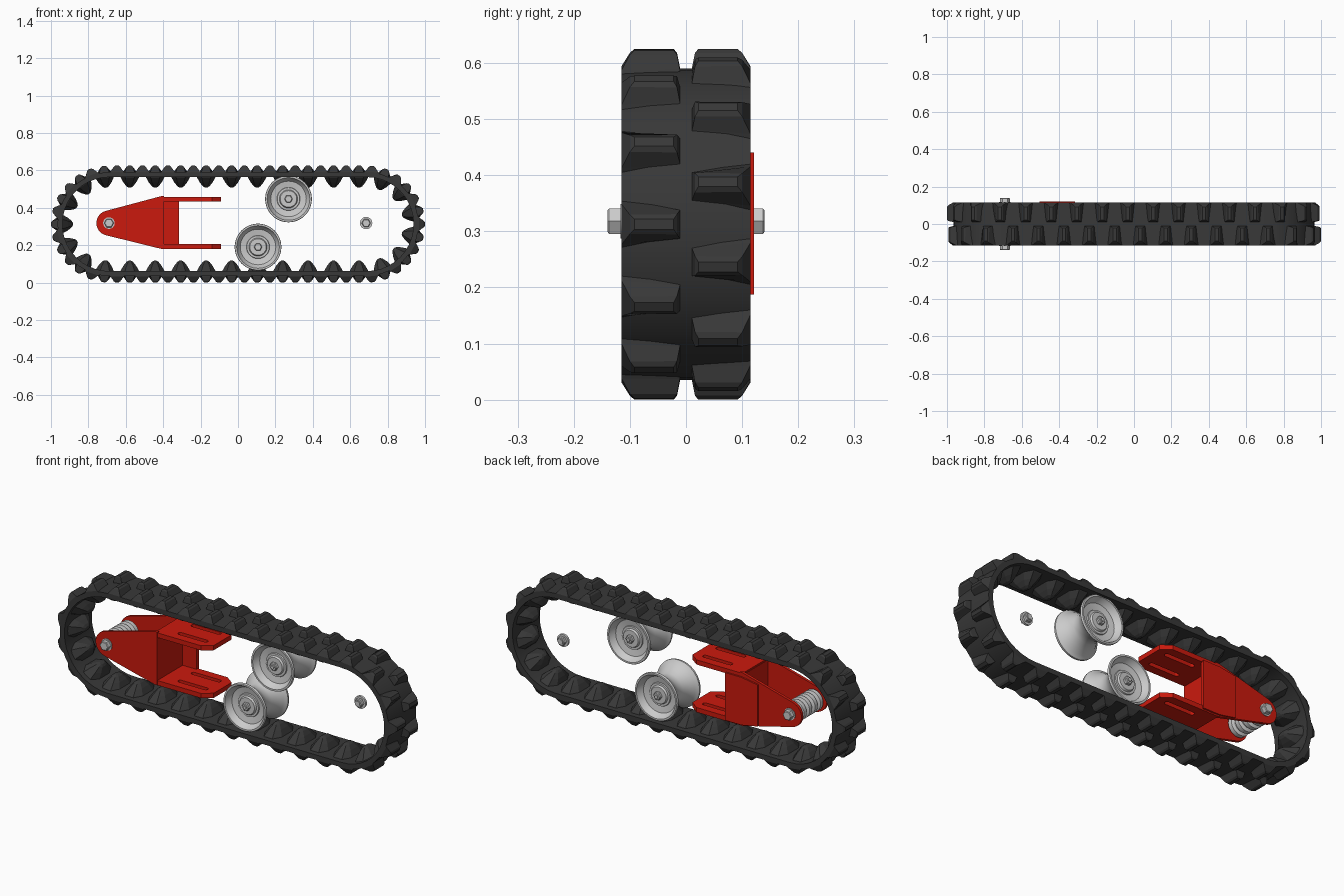
import bpy, bmesh
from math import pi, sin, cos
from mathutils import Vector

if "Cube" in bpy.data.objects:
    bpy.data.objects.remove(bpy.data.objects["Cube"])

HX, R, CZ = 0.6875, 0.2775, 0.3125      # belt: half straight, outer radius, centre height
PERIM = 4 * HX + 2 * pi * R
N = 33                                  # lugs per row


def material(name, rgb):
    m = bpy.data.materials.new(name)
    m.diffuse_color = (*rgb, 1)
    m.use_nodes = True
    m.node_tree.nodes["Principled BSDF"].inputs["Base Color"].default_value = m.diffuse_color
    return m


RED = material("red_paint", (0.6, 0.01, 0.004))
RUBBER = material("black_rubber", (0.04, 0.04, 0.04))


def finish(name, bm, mat=None, smooth=None):
    bmesh.ops.remove_doubles(bm, verts=bm.verts, dist=1e-5)
    bmesh.ops.recalc_face_normals(bm, faces=bm.faces)
    me = bpy.data.meshes.new(name)
    bm.to_mesh(me)
    bm.free()
    ob = bpy.data.objects.new(name, me)
    bpy.context.collection.objects.link(ob)
    if mat:
        me.materials.append(mat)
    if smooth:
        bpy.ops.object.select_all(action='DESELECT')
        ob.select_set(True)
        bpy.context.view_layer.objects.active = ob
        bpy.ops.object.shade_smooth_by_angle(angle=smooth)
    return ob


def skin(bm, rings, closed=False):
    """Bridge equal-length rings of points; cap the ends or close the loop."""
    vs = [[bm.verts.new(p) for p in ring] for ring in rings]
    n, m = len(vs[0]), len(vs)
    for i in range(m if closed else m - 1):
        a, b = vs[i], vs[(i + 1) % m]
        for j in range(n):
            bm.faces.new((a[j], a[(j + 1) % n], b[(j + 1) % n], b[j]))
    if not closed:
        bm.faces.new(vs[0])
        bm.faces.new(vs[-1])


def prism(name, pts, y0, y1, mat=None):
    """Extrude an (x, z) outline along y."""
    bm = bmesh.new()
    skin(bm, [[(x, y, z) for x, z in pts] for y in (y0, y1)])
    return finish(name, bm, mat)


def slab(name, pts, z0, z1, mat=None):
    """Extrude an (x, y) outline along z."""
    bm = bmesh.new()
    skin(bm, [[(x, y, z) for x, y in pts] for z in (z0, z1)])
    return finish(name, bm, mat)


def lathe(name, profile, x, z, seg=40, smooth=0.6):
    """Turn a (radius, y) profile about the y axis."""
    bm = bmesh.new()
    rings = [[(x + r * cos(2 * pi * i / seg), y, z + r * sin(2 * pi * i / seg))
              for i in range(seg)] for r, y in profile]
    skin(bm, rings)
    return finish(name, bm, None, smooth)


def belt(s):
    """Point on the belt's outer line and its outward normal, from the leftmost point."""
    q = R * pi / 2
    s = (s + q) % PERIM - q
    if s < q:
        a = pi + s / R
        c = -HX
    elif s < q + 2 * HX:
        return Vector((-HX + s - q, 0, CZ - R)), Vector((0, 0, -1))
    elif s < 3 * q + 2 * HX:
        a = -pi / 2 + (s - q - 2 * HX) / R
        c = HX
    else:
        return Vector((HX - (s - 3 * q - 2 * HX), 0, CZ + R)), Vector((0, 0, 1))
    n = Vector((cos(a), 0, sin(a)))
    return Vector((c, 0, CZ)) + n * R, n


def lug(bm, s, layers):
    """Loft layers of (height, [(along, y), ...]) standing on the belt."""
    p, n = belt(s)
    t = Vector((-n.z, 0, n.x))
    skin(bm, [[p + n * h + t * u + Vector((0, y, 0)) for u, y in quad] for h, quad in layers])


# track band
bm = bmesh.new()
arc = [pi / 2 + pi * i / 20 for i in range(21)]
path = [(-HX, a) for a in arc] + [(HX, a + pi) for a in arc]
skin(bm, [[(c + r * cos(a), y, CZ + r * sin(a))
           for r, y in ((R, -.115), (R, .115), (R - .026, .115), (R - .026, -.115))]
          for c, a in path], closed=True)
finish("track_band", bm, RUBBER, 0.5)

# staggered outer tread lugs, one row on each side
for side, name in ((-1, "front_tread_lugs"), (1, "back_tread_lugs")):
    bm = bmesh.new()
    for k in range(N):
        def quad(yi, yo, wi, wo):
            return [(-wi, side * yi), (-wo, side * yo), (wo, side * yo), (wi, side * yi)]
        s = PERIM * (k + (0.5 if side < 0 else 0)) / N
        lug(bm, s, [(-.008, quad(.011, .115, .026, .046)),
                    (.002, quad(.011, .115, .025, .036)),
                    (.028, quad(.016, .100, .018, .017)),
                    (.035, quad(.022, .092, .009, .009))])
    finish(name, bm, RUBBER)

# inner drive lugs
bm = bmesh.new()
for k in range(N):
    def octo(w, d):
        return [(-w, -d * .5), (-w * .5, -d), (w * .5, -d), (w, -d * .5),
                (w, d * .5), (w * .5, d), (-w * .5, d), (-w, d * .5)]
    lug(bm, PERIM * k / N, [(-.018, octo(.054, .092)), (-.030, octo(.048, .085)),
                            (-.055, octo(.034, .058)), (-.075, octo(.018, .032)),
                            (-.082, octo(.007, .016))])
finish("drive_lugs", bm, RUBBER)

# fork side plates with rounded nose
NX, NZ = -0.69, 0.318
nose = [(NX + .067 * cos(a), NZ + .067 * sin(a))
        for a in (pi * (0.58 + 0.84 * i / 14) for i in range(15))]
outline = nose + [(-.41, .18), (-.395, .18), (-.395, .462), (-.41, .462)]
prism("front_fork_plate", outline, -.113, -.098, RED)
prism("back_fork_plate", outline, .098, .113, RED)
prism("back_cover_plate", [(-.505, .205), (-.41, .187), (-.315, .187), (-.315, .44),
                           (-.41, .44), (-.505, .425)], .1, .121, RED)

# fork cross web
prism("fork_web", [(-.412, .19), (-.395, .19), (-.395, .45), (-.412, .45)], -.1, .1, RED)

# slotted fork arms
for name, z0, z1 in (("lower_fork_arm", .18, .205), ("upper_fork_arm", .433, .458)):
    arm = slab(name, [(-.41, -.112), (-.14, -.112), (-.09, -.075), (-.09, .075),
                      (-.14, .112), (-.41, .112)], z0, z1, RED)
    for y in (-.055, .055):
        ends = [(cx + .012 * cos(a0 + pi * i / 6), y + .012 * sin(a0 + pi * i / 6))
                for cx, a0 in ((-.15, -pi / 2), (-.30, pi / 2)) for i in range(7)]
        cut = slab("slot_cutter", ends, z0 - .02, z1 + .02)
        cut.hide_render = True
        mod = arm.modifiers.new("slot", 'BOOLEAN')
        mod.object, mod.operation, mod.solver = cut, 'DIFFERENCE', 'EXACT'
        bpy.context.view_layer.objects.active = arm
        bpy.ops.object.modifier_apply(modifier=mod.name)
        bpy.data.objects.remove(cut)

# ridged roller and through bolt in the fork nose
ridges = [(.02, -.097)]
for i in range(4):
    y = -.085 + i * .046
    ridges += [(.04, y - .006), (.056, y), (.056, y + .022), (.04, y + .028)]
lathe("nose_roller", ridges + [(.02, .097)], NX, NZ, 32)
lathe("nose_bolt_shaft", [(.012, -.13), (.012, .13)], NX, NZ, 20)
for s, side in ((-1, "front"), (1, "back")):
    lathe(side + "_nose_washer", [(.031, s * .112), (.031, s * .117)], NX, NZ, 28)
    lathe(side + "_nose_bolt_head", [(.026, s * .117), (.026, s * .137), (.022, s * .14)],
          NX, NZ, 6, 0.1)

# short loose axle bolt at the right end
AX, AY = 0.685, 0.05
lathe("axle_bolt_shaft", [(.013, AY - .026), (.013, AY + .026)], AX, NZ, 20)
lathe("axle_washer", [(.033, AY - .006), (.033, AY + .006)], AX, NZ, 28)
for s, side in ((-1, "front"), (1, "back")):
    lathe(side + "_axle_nut", [(.024, AY + s * .006), (.024, AY + s * .018),
                               (.02, AY + s * .022)], AX, NZ, 6, 0.1)

# spool-shaped road wheels: dished flanges, narrow waist
half = [(.022, .078), (.044, .078), (.047, .074), (.049, .068), (.060, .068), (.062, .062),
        (.095, .068), (.108, .085), (.114, .1), (.123, .1), (.125, .096), (.125, .088),
        (.119, .083), (.108, .074), (.092, .045), (.078, .018)]
spool = half + [(r, -y) for r, y in reversed(half)]
for name, x, z in (("lower", .107, .19), ("upper", .27, .447)):
    lathe(name + "_wheel", spool, x, z, 48)
    lathe(name + "_wheel_axle", [(.009, -.1), (.009, .1)], x, z, 16)
    for s, side in ((-1, "front"), (1, "back")):
        lathe(f"{name}_wheel_{side}_nut", [(.022, s * .07), (.022, s * .09), (.018, s * .094)],
              x, z, 6, 0.1)
